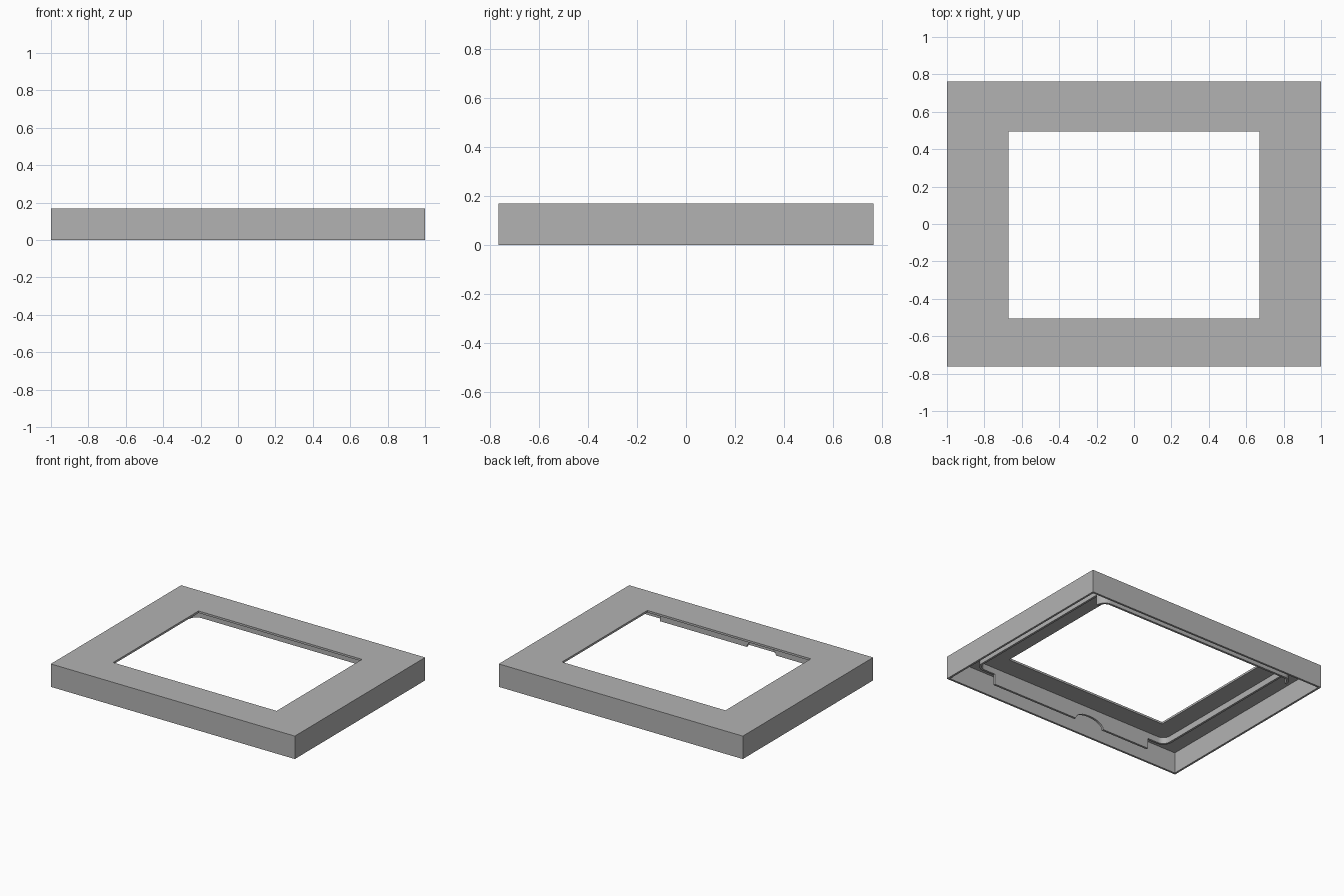
import bpy
import bmesh
import math

cube = bpy.data.objects.get("Cube")
if cube:
    bpy.data.objects.remove(cube, do_unlink=True)

grey = bpy.data.materials.new("plain_grey")
grey.use_nodes = True
grey.diffuse_color = (0.45, 0.45, 0.45, 1)
grey.node_tree.nodes["Principled BSDF"].inputs["Base Color"].default_value = (0.45, 0.45, 0.45, 1)

HEIGHT, SKIN = 0.17, 0.015
PLATE_Z = HEIGHT - SKIN


def rectangle(half_x, y_min, y_max, z):
    return [(-half_x, y_min, z), (half_x, y_min, z), (half_x, y_max, z), (-half_x, y_max, z)]


def build(name, loops):
    """Join closed loops one to the next, and the last back to the first."""
    bm = bmesh.new()
    rows = [[bm.verts.new(p) for p in loop] for loop in loops]
    count = len(rows[0])
    for k, row in enumerate(rows):
        following = rows[(k + 1) % len(rows)]
        for i in range(count):
            j = (i + 1) % count
            bm.faces.new((row[i], row[j], following[j], following[i]))
    bmesh.ops.remove_doubles(bm, verts=bm.verts, dist=0.0001)
    bmesh.ops.dissolve_degenerate(bm, edges=bm.edges, dist=0.0001)
    bmesh.ops.recalc_face_normals(bm, faces=bm.faces)
    mesh = bpy.data.meshes.new(name)
    bm.to_mesh(mesh)
    bm.free()
    mesh.materials.append(grey)
    obj = bpy.data.objects.new(name, mesh)
    bpy.context.collection.objects.link(obj)
    return obj


# Hollow frame: side walls and a thin top plate with an opening
outer = (1.0, -0.763, 0.763)
inner = (1.0 - SKIN, -0.763 + SKIN, 0.763 - SKIN)
window = (0.67, -0.505, 0.495)
build("frame_shell", [
    rectangle(*outer, 0), rectangle(*outer, HEIGHT),
    rectangle(*window, HEIGHT), rectangle(*window, PLATE_Z),
    rectangle(*inner, PLATE_Z), rectangle(*inner, 0),
])

# Rounded rib under the plate: each path entry is x, y, direction, lower edge
LOW, DEEP = 0.11, 0.033
CX, CY, RADIUS, THICK = 0.76, 0.60, 0.07, 0.016
path = []


def corner(sx, sy, start, z):
    for i in range(9):
        a = math.radians(start + 90 * i / 8)
        path.append((sx * CX + RADIUS * math.cos(a), sy * CY + RADIUS * math.sin(a), a, z))


def front(x, z):
    path.append((x, -CY - RADIUS, math.radians(270), z))


corner(-1, -1, 180, LOW)
# Front tab with a finger notch
front(-0.67, LOW)
front(-0.67, DEEP)
for i in range(13):
    t = math.pi * i / 12
    front(-0.16 - 0.12 * math.cos(t), DEEP + 0.06 * math.sin(t))
front(0.67, DEEP)
front(0.67, LOW)
corner(1, -1, 270, LOW)
# Deep back side, stepping down where the corners begin
path.append((CX + RADIUS, CY, 0, LOW))
corner(1, 1, 0, DEEP)
corner(-1, 1, 90, DEEP)
path.append((-CX - RADIUS, CY, math.pi, LOW))


def rib_loop(offset, top):
    return [(x - offset * math.cos(a), y - offset * math.sin(a), PLATE_Z if top else z)
            for x, y, a, z in path]


rib = build("inner_rib", [
    rib_loop(0, False), rib_loop(0, True), rib_loop(THICK, True), rib_loop(THICK, False),
])
bpy.ops.object.select_all(action='DESELECT')
rib.select_set(True)
bpy.context.view_layer.objects.active = rib
bpy.ops.object.shade_smooth_by_angle(angle=math.radians(30))
